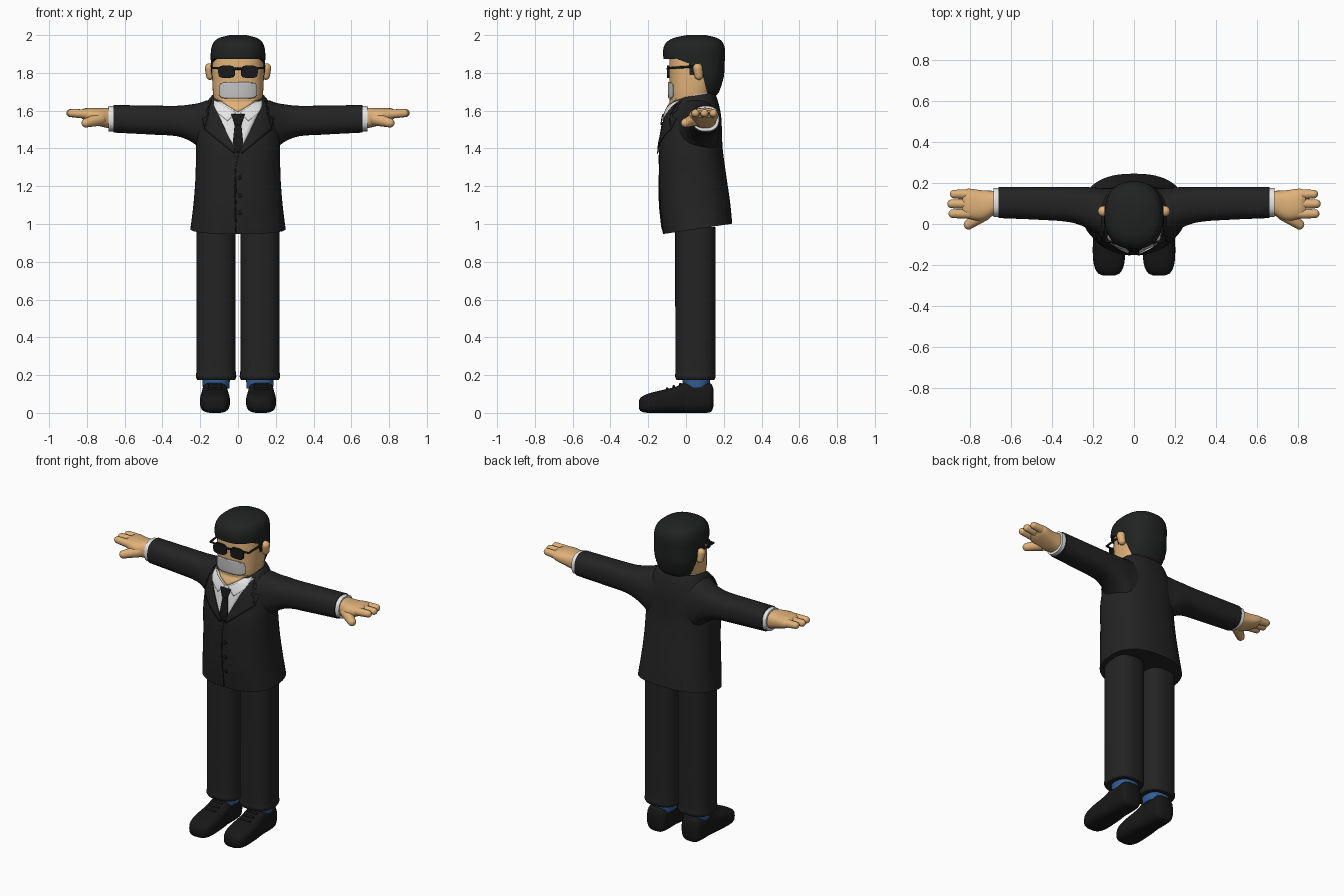
import bpy, bmesh, math
from mathutils import Vector, Matrix
from mathutils.bvhtree import BVHTree

if "Cube" in bpy.data.objects:
    bpy.data.objects.remove(bpy.data.objects["Cube"])


def material(name, r, g, b):
    m = bpy.data.materials.new(name)
    m.use_nodes = True
    m.diffuse_color = (r, g, b, 1)
    m.node_tree.nodes["Principled BSDF"].inputs["Base Color"].default_value = (r, g, b, 1)
    return m


SUIT = material("suit charcoal", .017, .017, .017)
BLACK = material("black", .009, .009, .009)
HAIR = material("hair black", .015, .016, .016)
SKIN = material("skin tan", .74, .44, .19)
WHITE = material("shirt white", .8, .8, .8)
GREY = material("tape grey", .55, .55, .55)
BLUE = material("sock blue", .03, .11, .3)
parts = []


def finish(name, bm, mat):
    bmesh.ops.recalc_face_normals(bm, faces=bm.faces[:])
    me = bpy.data.meshes.new(name)
    bm.to_mesh(me)
    bm.free()
    me.materials.append(mat)
    ob = bpy.data.objects.new(name, me)
    bpy.context.collection.objects.link(ob)
    parts.append(ob)
    return ob


def smooth_rings(rings, steps=4):
    """Hermite interpolation of every ring value along the first one."""
    rings = [list(r) + [0] * (6 - len(r)) for r in rings]
    last = len(rings) - 1

    def slope(i, k):
        p, q = rings[max(i - 1, 0)], rings[min(i + 1, last)]
        return (q[k] - p[k]) / (q[0] - p[0])
    out = []
    for i in range(last):
        p, q = rings[i], rings[i + 1]
        h = q[0] - p[0]
        for j in range(steps):
            u = j / steps
            w = u * u * (3 - 2 * u)
            out.append([p[0] + h * u] + [
                p[k] * (1 - w) + q[k] * w
                + h * (u * (1 - u) ** 2 * slope(i, k) - u * u * (1 - u) * slope(i + 1, k))
                for k in range(1, 6)])
    return out + [rings[-1]]


def loft(name, rings, mat, axis="z", side=1, power=2.4, n=40):
    """Rings are (position, centre a, radius a, centre b, radius b, tilt)."""
    bm = bmesh.new()
    loops = []
    for t, ca, ra, cb, rb, tilt in smooth_rings(rings):
        loop = []
        for i in range(n):
            c, s = math.cos(math.tau * i / n), math.sin(math.tau * i / n)
            a = ca + ra * math.copysign(abs(c) ** (2 / power), c)
            b = cb + rb * math.copysign(abs(s) ** (2 / power), s)
            p = {"x": (t * side, a, b), "y": (a, t, b), "z": (a, b, t + tilt * b)}[axis]
            loop.append(bm.verts.new(p))
        loops.append(loop)
    for lo, hi in zip(loops, loops[1:]):
        for i in range(n):
            bm.faces.new((lo[i], lo[i - 1], hi[i - 1], hi[i]))
    bm.faces.new(loops[0])
    bm.faces.new(loops[-1])
    return finish(name, bm, mat)


def capsule(name, p, q, r1, r2, mat):
    bm = bmesh.new()
    for c, r in ((p, r1), (q, r2)):
        bmesh.ops.create_icosphere(bm, subdivisions=3, radius=r, matrix=Matrix.Translation(c))
    bmesh.ops.delete(bm, geom=bm.edges[:] + bm.faces[:], context="EDGES_FACES")
    bmesh.ops.convex_hull(bm, input=bm.verts[:])
    bmesh.ops.delete(bm, geom=[v for v in bm.verts if not v.link_faces], context="VERTS")
    return finish(name, bm, mat)


def patch(name, outline, targets, lift, mat, cuts=9):
    """Thin plate with an (x, z) outline, laid on the front of the targets."""
    trees = []
    for ob in targets:
        me = ob.data
        trees.append(BVHTree.FromPolygons([v.co for v in me.vertices], [p.vertices for p in me.polygons]))
    bm = bmesh.new()
    bm.faces.new([bm.verts.new((x, 0, z)) for x, z in outline])
    bmesh.ops.triangulate(bm, faces=bm.faces[:])
    bmesh.ops.subdivide_edges(bm, edges=bm.edges[:], cuts=cuts, use_grid_fill=True)
    for v in bm.verts:
        hits = [t.ray_cast(Vector((v.co.x, -1, v.co.z)), Vector((0, 1, 0)))[0] for t in trees]
        v.co.y = min([h.y for h in hits if h], default=.03) - lift
    ob = finish(name, bm, mat)
    ob.modifiers.new("thickness", "SOLIDIFY").thickness = .005
    return ob


def rounded(cx, cz, hx, hz, power=5, n=24):
    pts = []
    for i in range(n):
        c, s = math.cos(math.tau * i / n), math.sin(math.tau * i / n)
        pts.append((cx + hx * math.copysign(abs(c) ** (2 / power), c),
                    cz + hz * math.copysign(abs(s) ** (2 / power), s)))
    return pts


def mirrored(half):
    return half + [(-x, z) for x, z in reversed(half)]


# Head and neck
head = loft("head", [(1.57, 0, .09, .03, .08), (1.63, 0, .12, .025, .102), (1.67, 0, .13, .025, .11),
                     (1.75, 0, .136, .035, .122), (1.85, 0, .136, .04, .128), (1.93, 0, .12, .04, .115),
                     (1.96, 0, .08, .04, .08)], SKIN, power=2.5)

# Hair, with the face and ear opening cut from it
hair = loft("hair", [(1.68, 0, .105, .06, .1), (1.70, 0, .12, .06, .115), (1.78, 0, .14, .06, .14),
                     (1.86, 0, .144, .045, .16), (1.92, 0, .143, .043, .164), (1.96, 0, .13, .045, .15),
                     (1.985, 0, .1, .05, .115), (2.0, 0, .045, .055, .05)], HAIR)
bm = bmesh.new()
opening = [(-.3, 1.87), (-.05, 1.875), (.015, 1.85), (.02, 1.79), (.042, 1.79), (.048, 1.85),
           (.08, 1.85), (.09, 1.78), (.11, 1.7), (.12, 1.6), (-.3, 1.6)]
face = bm.faces.new([bm.verts.new((-.3, y, z)) for y, z in opening])
ext = bmesh.ops.extrude_face_region(bm, geom=[face])["geom"]
bmesh.ops.translate(bm, vec=(.6, 0, 0), verts=[g for g in ext if isinstance(g, bmesh.types.BMVert)])
cutter = finish("hair_cutter", bm, HAIR)
cutter.hide_render = True
mod = hair.modifiers.new("opening", "BOOLEAN")
mod.operation, mod.object, mod.solver = "DIFFERENCE", cutter, "EXACT"
bpy.context.view_layer.objects.active = hair
bpy.ops.object.modifier_apply(modifier=mod.name)
parts.remove(cutter)
bpy.data.objects.remove(cutter)

# Jacket body and shirt collar band
jacket = loft("jacket", [(.965, 0, .252, .062, .183, .15), (1.1, 0, .236, .048, .185, .08),
                         (1.25, 0, .225, .036, .178), (1.4, 0, .222, .026, .168), (1.5, 0, .215, .032, .158),
                         (1.57, 0, .2, .036, .15), (1.62, 0, .178, .04, .137),
                         (1.655, 0, .155, .042, .12, .1), (1.672, 0, .138, .045, .105, .15)], SUIT, n=56)
loft("collar_band", [(1.64, 0, .13, .042, .1, .15), (1.677, 0, .131, .046, .1, .15)], WHITE)

# Sleeves, cuffs, hands, ears, legs, socks and shoes
sleeves = []
for s, label in ((1, "left"), (-1, "right")):
    sleeves.append(loft(label + "_sleeve", [
        (.08, .05, .125, 1.5, .155), (.16, .055, .12, 1.505, .15), (.2, .07, .108, 1.52, .122),
        (.25, .085, .095, 1.535, .098), (.32, .095, .085, 1.545, .081), (.45, .1, .08, 1.55, .077),
        (.66, .105, .076, 1.557, .073)], SUIT, "x", s))
    loft(label + "_cuff", [(.65, .105, .07, 1.558, .067), (.685, .105, .07, 1.558, .067)], WHITE, "x", s)
    loft(label + "_palm", [(.67, .105, .056, 1.56, .056), (.74, .09, .074, 1.567, .047),
                           (.81, .1, .072, 1.58, .033), (.835, .1, .06, 1.583, .018)], SKIN, "x", s)
    for i, (y, tip) in enumerate(((.145, .875), (.098, .888), (.05, .882))):
        capsule(f"{label}_finger_{i + 1}", (s * .8, y, 1.582), (s * tip, y, 1.587), .025, .021, SKIN)
    capsule(label + "_thumb", (s * .73, .05, 1.555), (s * .805, -.003, 1.535), .035, .024, SKIN)
    ear = capsule(label + "_ear", (s * .147, .068, 1.785), (s * .15, .062, 1.825), .022, .026, SKIN)
    x = s * .116
    loft(label + "_leg", [(.175, x, .1, .05, .1), (.19, x, .107, .05, .107), (.22, x, .104, .05, .106),
                          (.6, x, .104, .05, .107), (.985, x, .104, .05, .107)], SUIT, power=2.6)
    loft(label + "_sock", [(.13, x, .07, .055, .07), (.2, x, .075, .055, .075)], BLUE)
    x = s * .122
    loft(label + "_shoe", [(-.25, x, .03, .045, .02), (-.24, x, .053, .045, .036), (-.2, x, .073, .051, .051),
                           (-.13, x, .079, .06, .06), (-.05, x, .075, .07, .07), (0, x, .07, .082, .082),
                           (.1, x, .068, .083, .083), (.135, x, .058, .08, .072), (.146, x, .035, .08, .045)],
         BLACK, "y", power=3)
    for i in range(3):
        y, z = -.1 + i * .035, .128 + i * .012
        capsule(f"{label}_lace_{i + 1}", (x - .03, y, z), (x + .03, y, z), .007, .007, BLACK)

    # Sunglasses half: flat lens, brow bar and temple
    bm = bmesh.new()
    lens = bm.faces.new([bm.verts.new((px, -.1, pz)) for px, pz in rounded(s * .06, 1.806, .045, .033, 3.5)])
    ext = bmesh.ops.extrude_face_region(bm, geom=[lens])["geom"]
    bmesh.ops.translate(bm, vec=(0, .012, 0), verts=[g for g in ext if isinstance(g, bmesh.types.BMVert)])
    finish(label + "_lens", bm, BLACK)
    capsule(label + "_brow_bar", (0, -.098, 1.822), (s * .135, -.085, 1.826), .006, .006, BLACK)
    capsule(label + "_temple", (s * .135, -.085, 1.826), (s * .142, .06, 1.835), .006, .006, BLACK)

# Shirt front, open neck, tie
patch("shirt_front", mirrored([(.14, 1.648), (.02, 1.385)]), [jacket], .003, WHITE)
patch("neck_front", [(-.11, 1.662), (.11, 1.662), (0, 1.592)], [jacket, head], .005, SKIN)
patch("tie_blade", mirrored([(.016, 1.54), (.028, 1.43), (.012, 1.38)]), [jacket], .008, BLACK)
patch("tie_knot", mirrored([(.036, 1.582), (.018, 1.525)]), [jacket], .014, BLACK)

# Collar flaps and lapels
for s, label in ((1, "left"), (-1, "right")):
    flap = [(.128, 1.658), (.012, 1.59), (.055, 1.545), (.13, 1.605)]
    lapel = [(.142, 1.655), (.168, 1.6), (.152, 1.575), (.188, 1.56), (.178, 1.5), (.02, 1.372), (.016, 1.395)]
    patch(label + "_collar_flap", [(s * x, z) for x, z in flap], [jacket], .008, WHITE)
    patch(label + "_lapel", [(s * x, z) for x, z in lapel], [jacket] + sleeves, .01, SUIT)

# Jacket front edge and buttons
edge = [(0, 1.38), (-.014, 1.3), (-.02, 1.2), (-.02, 1.08), (-.014, .955)]
patch("jacket_front_edge", edge + [(x + .006, z) for x, z in reversed(edge)], [jacket], .001, BLACK, 3)
for i, z in enumerate((1.245, 1.15, 1.06)):
    patch(f"button_{i + 1}", rounded(.01, z, .011, .011, 2, 12), [jacket], .004, BLACK, 1)

# Tape across the mouth
patch("mouth_tape", rounded(0, 1.708, .098, .044), [head], .004, GREY)

# Smooth shading that keeps hems and rims crisp
bpy.ops.object.select_all(action="DESELECT")
for ob in parts:
    ob.select_set(True)
bpy.context.view_layer.objects.active = parts[0]
bpy.ops.object.shade_smooth_by_angle(angle=math.radians(40))
